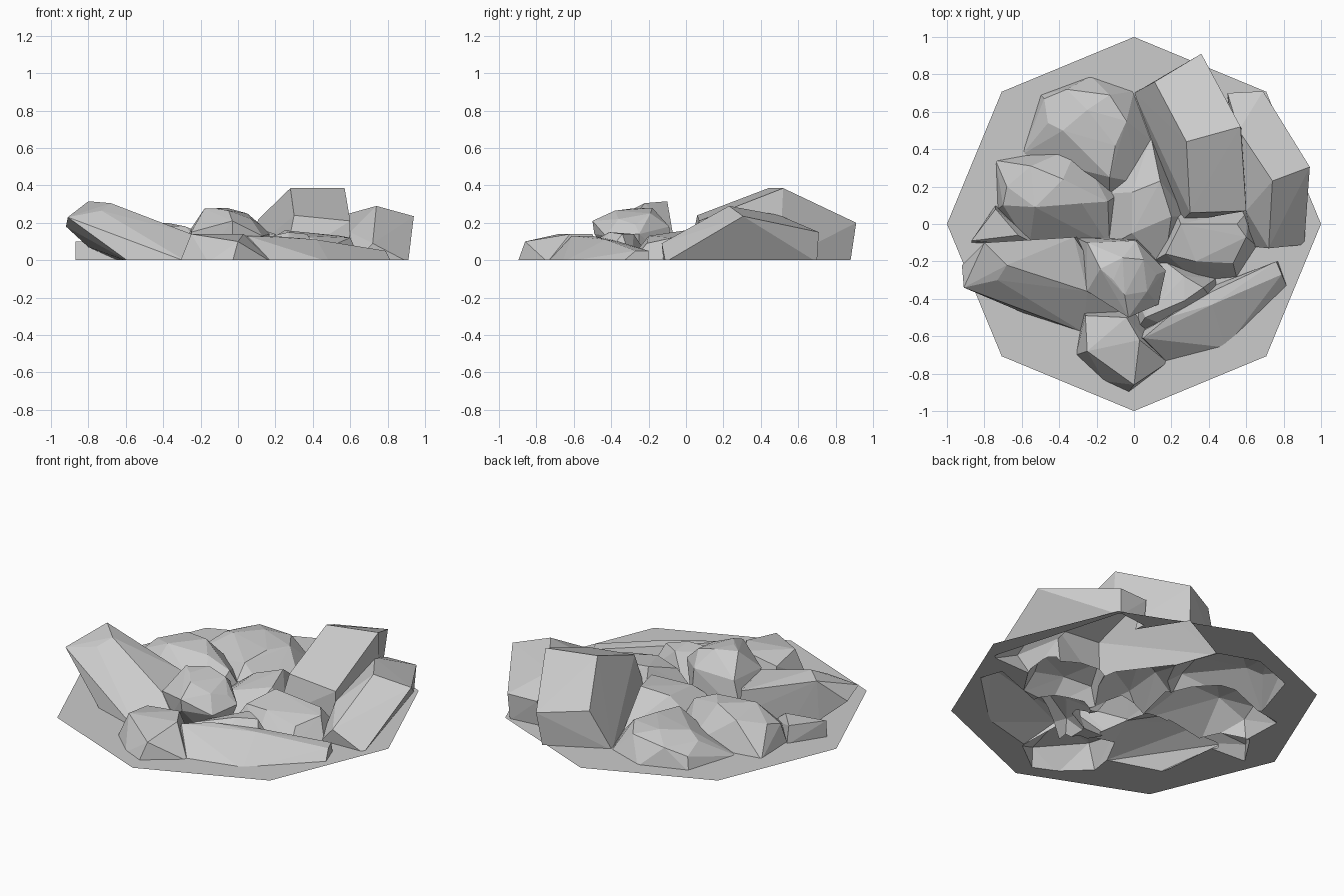
import bpy
import bmesh
from math import sin, cos, pi
from mathutils import Vector

if "Cube" in bpy.data.objects:
    bpy.data.objects.remove(bpy.data.objects["Cube"], do_unlink=True)

UNIT = 0.01     # rock corners are given in hundredths
SUNK = -0.01    # rocks are sunk slightly into the ground plate

stone = bpy.data.materials.new("stone_grey")
stone.use_nodes = True
grey = (0.6, 0.6, 0.6, 1)
stone.diffuse_color = grey
stone.node_tree.nodes["Principled BSDF"].inputs["Base Color"].default_value = grey


def make_object(name, bm):
    mesh = bpy.data.meshes.new(name)
    bm.to_mesh(mesh)
    bm.free()
    mesh.materials.append(stone)
    obj = bpy.data.objects.new(name, mesh)
    bpy.context.collection.objects.link(obj)
    return obj


def hull(name, points):
    """Closed faceted solid wrapped around the given corners."""
    bm = bmesh.new()
    for point in points:
        bm.verts.new(point)
    bmesh.ops.convex_hull(bm, input=bm.verts[:])
    loose = [v for v in bm.verts if not v.link_faces]
    bmesh.ops.delete(bm, geom=loose, context='VERTS')
    bmesh.ops.recalc_face_normals(bm, faces=bm.faces[:])
    return make_object(name, bm)


rocks = []


def rock(name, top, foot):
    """Rock from its upper corners and its outline on the ground."""
    corners = [Vector(p) * UNIT for p in top]
    corners += [Vector((x * UNIT, y * UNIT, SUNK)) for x, y in foot]
    obj = hull(name, corners)
    obj.hide_render = True
    rocks.append(obj)


# Tilted slabs around the rim
rock("tall_back_slab",
     top=[(57, 52, 38.5), (28, 44, 38.5), (36, 91, 20), (11, 76, 22),
          (30, 6, 24), (60, 7, 21)],
     foot=[(0, 70), (34, 88), (25, 1), (60, 7), (58, 50)])
rock("right_slab",
     top=[(74, 23, 29), (94, 30.5, 23.5), (69, 71, 15), (50, 70, 15),
          (56, 50, 24), (72, -13, 9), (60, 7, 15)],
     foot=[(91, -11), (63, -12), (68, 70), (50, 68), (58, 5)])
rock("left_slab",
     top=[(-80, -10, 31.5), (-68, -22, 30.5), (-91, -34, 23), (-92, -22, 18),
          (-73, -30, 26.5), (-25, -36, 14), (-32, -7, 14), (-80, -12, 7)],
     foot=[(-58, -48), (-27, -58), (-3, -50), (-30, -7), (-62, -10)])
rock("front_right_slab",
     top=[(5, -61, 13), (18, -50, 13), (42, -43, 11), (42, -36, 10),
          (76, -20, 5), (79, -27, 5)],
     foot=[(18, -74), (49, -66), (82, -34), (77, -20), (40, -34), (0, -60)])

# Rounded boulders
rock("back_boulder",
     top=[(-36, 72, 11), (-13, 69, 12), (-46, 54, 11), (-25, 61, 15),
          (-38, 50, 14), (-10, 42, 14), (-4, 55, 13), (-13, 25, 12),
          (-48, 67, 7)],
     foot=[(-50, 69), (-23, 79), (0, 71), (10, 44), (3, 22), (-13, 13),
           (-60, 37)])
rock("left_boulder",
     top=[(-38, 24, 20), (-28, 11, 18), (-55, 31, 17), (-68, 20, 14),
          (-53, 9, 19), (-14, 12, 12), (-70, 10, 11)],
     foot=[(-74, 34), (-73, 8), (-56, -12), (-13, -12), (-8, 16), (-30, 42)])
rock("middle_boulder",
     top=[(-6, -18, 28), (5, -19, 25), (12, -27, 19), (7, -36, 22),
          (-5, -38, 26.5), (-11, -30, 27.5), (-18, -24, 27.5), (17, -25, 14),
          (-25, -10, 17), (1, -9, 18), (-3, -50, 21), (-3, -49, 14),
          (-25, -36, 15), (13, -43, 13)],
     foot=[(-32, -7), (2, -8), (11, -25), (3, -38), (-20, -38)])

# Smaller broken pieces
rock("front_chunk",
     top=[(-25, -68, 14), (0, -86, 10), (3, -62, 14), (-4, -50, 14),
          (-26, -49, 11)],
     foot=[(-31, -70), (-16, -84), (-3, -90), (18, -74), (0, -46),
           (-27, -46)])
rock("low_right_chunk",
     top=[(25, 0, 16), (55, 0, 13), (60, -7, 12), (53, -21, 9),
          (33, -20, 13), (17, -16, 11)],
     foot=[(22, 8), (62, 8), (66, -12), (55, -29), (34, -31), (10, -20)])
rock("small_pebble",
     top=[(27, -28, 14), (37, -34, 14), (27, -41, 15), (18, -36, 12),
          (6, -50, 10)],
     foot=[(14, -18), (44, -29), (46, -46), (27, -58), (2, -56), (2, -40)])
rock("middle_rubble",
     top=[(14, 23, 16), (-1, 17, 12), (20, 4, 14), (-1, -5, 10)],
     foot=[(9, 47), (-18, 16), (-16, -13), (16, -24), (29, 4)])
rock("left_shard",
     top=[(-74, 8, 10), (-87, -9, 10), (-62, -6, 9)],
     foot=[(-87, -10), (-74, 10), (-50, -12)])

# Octagonal ground plate
rim = [(cos(i * pi / 4), sin(i * pi / 4)) for i in range(8)]
pile = hull("rubble_pile", [(x, y, z) for x, y in rim for z in (0, 2 * SUNK)])

# Fuse the rocks and plate into one outer skin
for piece in rocks:
    fuse = pile.modifiers.new(piece.name, 'BOOLEAN')
    fuse.operation = 'UNION'
    fuse.solver = 'EXACT'
    fuse.object = piece
bpy.context.view_layer.update()
graph = bpy.context.evaluated_depsgraph_get()
skin = bpy.data.meshes.new_from_object(pile.evaluated_get(graph))
pile.modifiers.clear()
pile.data = skin
for piece in rocks:
    bpy.data.objects.remove(piece, do_unlink=True)

# Open the underside and trim everything to the ground
bm = bmesh.new()
bm.from_mesh(skin)
below = [f for f in bm.faces if all(v.co.z < 0.0001 for v in f.verts)
         and f.calc_center_median().z < -0.0001]
bmesh.ops.delete(bm, geom=below, context='FACES')
for v in bm.verts:
    v.co.z = max(v.co.z, 0)
bm.to_mesh(skin)
bm.free()
skin.materials.clear()
skin.materials.append(stone)
